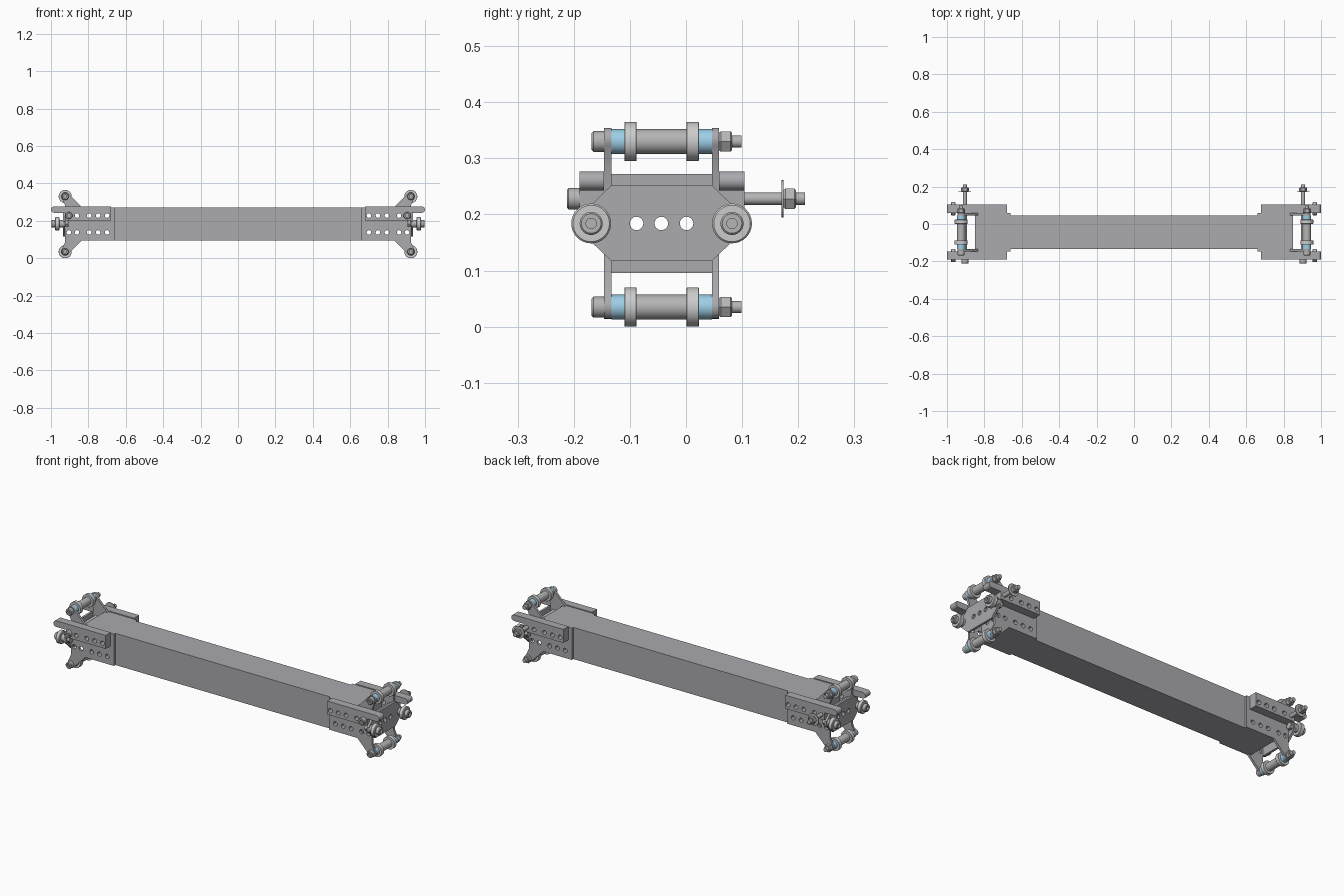
import bpy, bmesh, math
from mathutils import Matrix, Vector

if "Cube" in bpy.data.objects:
    bpy.data.objects.remove(bpy.data.objects["Cube"])


def material(name, r, g, b):
    m = bpy.data.materials.new(name)
    m.diffuse_color = (r, g, b, 1)
    m.use_nodes = True
    m.node_tree.nodes["Principled BSDF"].inputs["Base Color"].default_value = m.diffuse_color
    return m


blue = material("blue_spacer", 0.34, 0.62, 0.80)
dark = material("dark_steel", 0.405, 0.405, 0.43)
bolt = material("bolt_steel", 0.46, 0.46, 0.46)
light = material("collar_steel", 0.72, 0.72, 0.71)
DROP = 0.003  # brings the lowest collars down to the ground
FRAMES = {  # local x, y, z -> world axes
    'Y': Matrix(((1, 0, 0), (0, 0, 1), (0, 1, 0))),
    'X': Matrix(((0, 0, 1), (1, 0, 0), (0, 1, 0))),
}


def finish(name, bm, mat):
    bmesh.ops.translate(bm, verts=bm.verts, vec=(0, 0, -DROP))
    bmesh.ops.recalc_face_normals(bm, faces=bm.faces)
    me = bpy.data.meshes.new(name)
    bm.to_mesh(me)
    bm.free()
    ob = bpy.data.objects.new(name, me)
    bpy.context.collection.objects.link(ob)
    me.materials.append(mat)
    bpy.ops.object.select_all(action='DESELECT')
    ob.select_set(True)
    bpy.context.view_layer.objects.active = ob
    bpy.ops.object.shade_smooth_by_angle(angle=math.radians(35))
    return ob


def arc(cx, cy, r, a0, a1, n=12):
    return [(cx + r * math.cos(math.radians(a0 + (a1 - a0) * i / n)),
             cy + r * math.sin(math.radians(a0 + (a1 - a0) * i / n))) for i in range(n + 1)]


def sheet(name, axis, outline, holes, a, b, hole_r=0.012):
    """Extrude an outline with round holes along an axis from a to b."""
    cu = bpy.data.curves.new(name, 'CURVE')
    cu.dimensions = '2D'
    cu.fill_mode = 'BOTH'
    cu.extrude = abs(b - a) / 2
    for pts in [outline] + [arc(u, v, hole_r, 0, 345, 23) for u, v in holes]:
        sp = cu.splines.new('POLY')
        sp.points.add(len(pts) - 1)
        for p, (u, v) in zip(sp.points, pts):
            p.co = (u, v, 0, 1)
        sp.use_cyclic_u = True
    tmp = bpy.data.objects.new("tmp", cu)
    bpy.context.collection.objects.link(tmp)
    me = bpy.data.meshes.new_from_object(tmp)
    bpy.data.objects.remove(tmp)
    bm = bmesh.new()
    bm.from_mesh(me)
    bpy.data.meshes.remove(me)
    bmesh.ops.remove_doubles(bm, verts=bm.verts, dist=1e-5)
    off = Vector((0, 0, (a + b) / 2))
    for v in bm.verts:
        v.co = FRAMES[axis] @ (v.co + off)
    for f in bm.faces:
        f.material_index = 0
    return finish(name, bm, dark)


def lathe(name, axis, u, v, prof, n=32, mat=bolt):
    """Revolve (radius, distance) points about an axis through (u, v)."""
    bm = bmesh.new()
    rings = []
    for r, t in prof:
        rings.append([bm.verts.new(FRAMES[axis] @ Vector((
            u + r * math.cos(2 * math.pi * i / n), v + r * math.sin(2 * math.pi * i / n), t)))
            for i in range(n)])
    for p, q in zip(rings, rings[1:]):
        for i in range(n):
            j = (i + 1) % n
            bm.faces.new((p[i], p[j], q[j], q[i]))
    bm.faces.new(rings[0])
    bm.faces.new(rings[-1])
    return finish(name, bm, mat)


def rod(name, axis, u, v, r, a, b, n=32, mat=bolt, c=0.0):
    d = c if b > a else -c
    prof = [(r - c, a), (r, a + d), (r, b - d), (r - c, b)] if c else [(r, a), (r, b)]
    return lathe(name, axis, u, v, prof, n, mat)


def socket_head(name, axis, u, v, r, base, tip):
    d = (tip - base) / abs(tip - base)
    lathe(name, axis, u, v, [(r, base), (r, tip - 0.003 * d), (r - 0.003, tip),
                             (r * 0.45, tip), (r * 0.45, tip - 0.01 * d)])


def box(name, x0, x1, y0, y1, z0, z1):
    sheet(name, 'Y', [(x0, z0), (x1, z0), (x1, z1), (x0, z1)], [], y0, y1)


# key dimensions
Y0, Y1 = -0.133, 0.046          # beam sides
Z0, Z1, ZM = 0.099, 0.275, 0.187
YO0, YO1 = -0.146, 0.059        # outer faces of side plates
ROW = [0.70, 0.748, 0.796, 0.861]
UP, LOW = 0.231, 0.141
END_HOLES = [(y, ZM) for y in (-0.088, -0.044, 0.001)]

# hollow beam made from four walls
W = 0.008
beam_holes = [(s * x, z) for s in (-1, 1) for x in ROW[:3] for z in (UP, LOW)]
rect = [(-0.85, Z0), (0.85, Z0), (0.85, Z1), (-0.85, Z1)]
sheet("beam_front_wall", 'Y', rect, beam_holes, Y0, Y0 + W)
sheet("beam_back_wall", 'Y', rect, beam_holes, Y1 - W, Y1)
box("beam_top_wall", -0.85, 0.85, Y0 + W, Y1 - W, Z1 - W, Z1)
box("beam_bottom_wall", -0.85, 0.85, Y0 + W, Y1 - W, Z0, Z0 + W)

RX, RZ0, RZ1 = 0.924, 0.038, 0.333   # cross roller axes
for s, side in ((-1, "left"), (1, "right")):
    flip = lambda pts: [(s * x, z) for x, z in pts]

    # cap closing the beam end
    cap = [(Y0 + W, Z0 + W), (Y1 - W, Z0 + W), (Y1 - W, Z1 - W), (Y0 + W, Z1 - W)]
    sheet(f"{side}_beam_cap", 'X', cap, END_HOLES, s * 0.842, s * 0.85, 0.013)

    # side plates with two arms
    low = [(0.66, Z0), (0.835, Z0)] + arc(RX, RZ0, 0.021, 225, 390) + [(0.924, 0.09)]
    plate = flip(low + [(x, 2 * ZM - z) for x, z in reversed(low)])
    holes = flip([(x, z) for x in ROW for z in (UP, LOW)] + [(0.904, LOW)])
    # guide block with a rounded finger
    guide = flip([(0.68, 0.205), (0.924, 0.205), (0.924, 0.246)]
                 + arc(0.983, 0.263, 0.017, -90, 90) + [(0.68, 0.28)])
    for nm, a, b, g in (("front", YO0, Y0, -0.19), ("back", Y1, YO1, 0.104)):
        sheet(f"{side}_{nm}_side_plate", 'Y', plate, holes, a, b)
        sheet(f"{side}_{nm}_guide_finger", 'Y', guide, flip([(x, UP) for x in ROW]),
              YO0 if g < 0 else YO1, g)

    # cross rollers between the arms
    for z, lv in ((RZ0, "lower"), (RZ1, "upper")):
        n = f"{side}_{lv}_"
        x = s * RX
        socket_head(n + "bolt_head", 'Y', x, z, 0.0185, YO0, -0.168)
        rod(n + "front_spacer", 'Y', x, z, 0.022, Y0, -0.11, mat=blue)
        rod(n + "front_collar", 'Y', x, z, 0.035, -0.11, -0.088, mat=light, c=0.001)
        rod(n + "tube", 'Y', x, z, 0.022, -0.088, 0.001)
        rod(n + "back_collar", 'Y', x, z, 0.035, 0.001, 0.023, mat=light, c=0.001)
        rod(n + "back_spacer", 'Y', x, z, 0.022, 0.023, Y1, mat=blue)
        rod(n + "nut", 'Y', x, z, 0.021, YO1, 0.082, n=6, c=0.003)
        rod(n + "bolt_shaft", 'Y', x, z, 0.011, YO0, 0.099)

    # end plate and its two end rollers
    half = [(-0.133, 0.12), (0.046, 0.12), (0.103, 0.174)]
    octa = half + [(0.103, 0.2), (0.046, 0.255), (-0.133, 0.255), (-0.19, 0.2), (-0.19, 0.174)]
    sheet(f"{side}_end_plate", 'X', octa, END_HOLES, s * 0.924, s * 0.936)
    for y, nm in ((-0.169, "front"), (0.082, "back")):
        n = f"{side}_{nm}_end_"
        rod(n + "spacer", 'X', y, ZM, 0.02, s * 0.936, s * 0.955)
        rod(n + "roller", 'X', y, ZM, 0.0355, s * 0.955, s * 0.978, mat=light, c=0.003)
        socket_head(n + "bolt_head", 'X', y, ZM, 0.0205, s * 0.978, s * 0.998)
        rod(n + "nut", 'X', y, ZM, 0.02, s * 0.924, s * 0.905, n=6, c=0.003)

    # long locking bolt through both guide blocks
    n = f"{side}_locking_"
    x = s * 0.904
    socket_head(n + "bolt_head", 'Y', x, UP, 0.019, -0.19, -0.2125)
    rod(n + "bolt_shaft", 'Y', x, UP, 0.011, -0.19, 0.2125)
    rod(n + "washer", 'Y', x, UP, 0.033, 0.17, 0.174)
    rod(n + "nut", 'Y', x, UP, 0.021, 0.174, 0.196, n=6, c=0.003)
